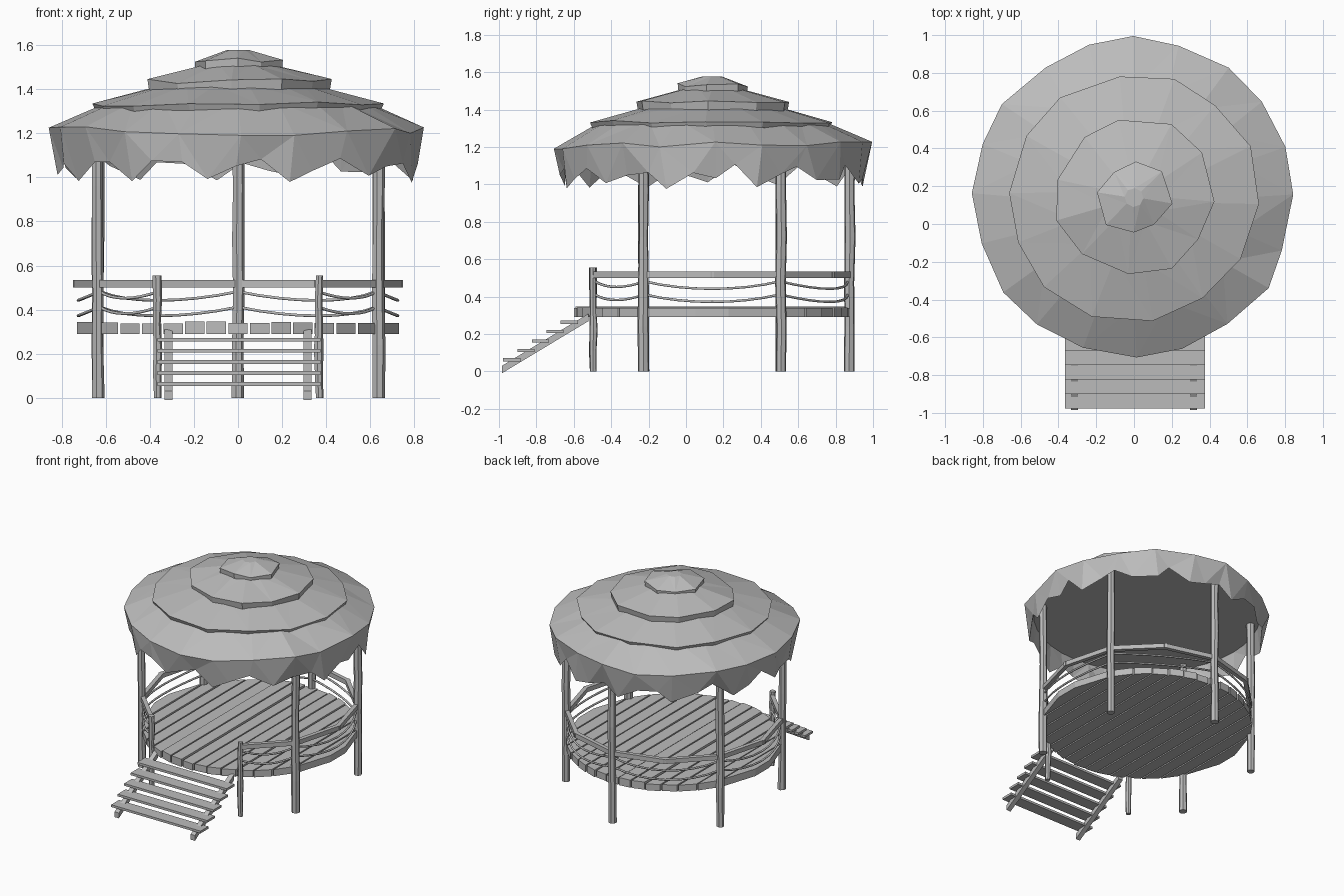
import bpy, bmesh, math, random
from mathutils import Vector

random.seed(7)
if "Cube" in bpy.data.objects:
    bpy.data.objects.remove(bpy.data.objects["Cube"])

grey = bpy.data.materials.new("plain grey")
grey.use_nodes = True
COLOUR = (0.5, 0.5, 0.5, 1)
grey.diffuse_color = COLOUR
grey.node_tree.nodes["Principled BSDF"].inputs["Base Color"].default_value = COLOUR

CY = 0.14        # centre of the round deck
RING = 0.735     # circle carrying posts and rails


def jit(a):
    return random.uniform(-a, a)


def on_ring(deg, z, r=RING):
    a = math.radians(deg)
    return Vector((r * math.cos(a), CY + r * math.sin(a), z))


def finish(bm, name):
    bmesh.ops.recalc_face_normals(bm, faces=bm.faces)
    mesh = bpy.data.meshes.new(name)
    bm.to_mesh(mesh)
    bm.free()
    mesh.materials.append(grey)
    ob = bpy.data.objects.new(name, mesh)
    bpy.context.collection.objects.link(ob)
    return ob


def loft(bm, rings, cap_start=True, cap_end=True):
    """Join equal rings of points with quads."""
    vs = [[bm.verts.new(p) for p in ring] for ring in rings]
    n = len(vs[0])
    for a, b in zip(vs, vs[1:]):
        for i in range(n):
            j = (i + 1) % n
            bm.faces.new((a[i], a[j], b[j], b[i]))
    if cap_start:
        bm.faces.new(vs[0])
    if cap_end:
        bm.faces.new(vs[-1])
    return vs


def beam(name, p, q, width, height):
    """Straight timber between two points, height measured upright."""
    p, q = Vector(p), Vector(q)
    side = (q - p).cross(Vector((0, 0, 1))).normalized() * width / 2
    up = Vector((0, 0, height / 2))
    bm = bmesh.new()
    loft(bm, [[e + side + up, e - side + up, e - side - up, e + side - up] for e in (p, q)])
    return finish(bm, name)


def post(name, base, radius, height):
    """Rough round log with seven sides."""
    bm = bmesh.new()
    rings = []
    for k in range(6):
        cx, cy = base.x + jit(0.003), base.y + jit(0.003)
        r = radius + jit(0.003)
        rings.append([(cx + r * math.cos(i * math.tau / 7), cy + r * math.sin(i * math.tau / 7),
                       height * k / 5) for i in range(7)])
    loft(bm, rings)
    return finish(bm, name)


def rope(name, start, end, z, sag):
    """Thin rope that hangs between two posts along the ring."""
    curve = bpy.data.curves.new(name, "CURVE")
    curve.dimensions = "3D"
    curve.bevel_depth = 0.007
    curve.bevel_resolution = 1
    line = curve.splines.new("POLY")
    count = 9
    line.points.add(count - 1)
    for i, pt in enumerate(line.points):
        t = i / (count - 1)
        pos = on_ring(start + (end - start) * t, z - 4 * sag * t * (1 - t), RING - 0.01)
        pt.co = (*pos, 1)
    curve.materials.append(grey)
    bpy.context.collection.objects.link(bpy.data.objects.new(name, curve))


# Deck planks, cut to a circle
PLANKS, DECK_R = 15, 0.735
pitch = 2 * DECK_R / PLANKS
for k in range(PLANKS):
    x0 = -DECK_R + k * pitch + 0.005
    x1 = x0 + pitch - 0.01
    h0, h1 = (math.sqrt(DECK_R ** 2 - x * x) + jit(0.006) for x in (x0, x1))
    top = 0.342 + jit(0.005)
    bm = bmesh.new()
    loft(bm, [[(x0, CY - h0, z), (x1, CY - h1, z), (x1, CY + h1, z), (x0, CY + h0, z)]
              for z in (0.29, top)])
    finish(bm, f"deck_plank_{k + 1}")

# Tall roof posts and short stair posts
tall = [-30, 30, 90, 150, 210]
for k, a in enumerate(tall):
    post(f"roof_post_{k + 1}", on_ring(a, 0), 0.028, 1.2)
for side, a in (("left", -60), ("right", 240)):
    post(f"stair_post_{side}", on_ring(a, 0), 0.02, 0.555)

# Hand rail and hanging ropes
for k, a in enumerate(range(-60, 240, 30)):
    beam(f"hand_rail_{k + 1}", on_ring(a - 1, 0.517), on_ring(a + 31, 0.517), 0.03, 0.033)
stops = [-60] + tall + [240]
for k, (a, b) in enumerate(zip(stops, stops[1:])):
    sag = 0.04 if b - a > 30 else 0.03
    rope(f"upper_rope_{k + 1}", a, b, 0.482, sag)
    rope(f"lower_rope_{k + 1}", a, b, 0.412, sag)

# Stairs
for side, x in (("left", 0.315), ("right", -0.315)):
    beam(f"stair_stringer_{side}", (x, -0.985, 0.01), (x, -0.52, 0.29), 0.036, 0.04)
for k in range(5):
    y, z = -0.932 + 0.077 * k, 0.063 + 0.05 * k
    beam(f"stair_step_{k + 1}", (-0.365, y, z), (0.375, y, z), 0.092, 0.017)


def ring_points(n, r, z, turn, wob_r, wob_z):
    step = 360 / n
    return [on_ring(turn + i * step + jit(step * 0.12), z + jit(wob_z), r + jit(wob_r))
            for i in range(n)]


def split_quads(bm):
    bmesh.ops.triangulate(bm, faces=bm.faces)


# Upper thatch tiers: inner radius and height, edge radius and height, sides, lip
tiers = [("thatch_crown", 0.05, 1.578, 0.19, 1.53, 8, 0.05),
         ("thatch_upper", 0.14, 1.515, 0.42, 1.435, 11, 0.05),
         ("thatch_middle", 0.34, 1.42, 0.66, 1.335, 14, 0.03)]
for name, r0, z0, r1, z1, n, lip in tiers:
    turn = random.uniform(0, 40)
    edge = ring_points(n, r1, z1, turn, 0.02, 0.012)
    inner = [on_ring(turn + i * 360 / n, z0, r0) for i in range(n)]
    under = [Vector((p.x * 0.98, CY + (p.y - CY) * 0.98, p.z - lip)) for p in edge]
    bm = bmesh.new()
    loft(bm, [inner, edge, under])
    split_quads(bm)
    finish(bm, name)

# Lowest thatch tier with a ragged hanging fringe and a flat ceiling
N = 20
eave = ring_points(N, 0.845, 1.21, 0, 0.015, 0.02)
collar = [on_ring(i * 360 / N, 1.345, 0.58) for i in range(N)]
bm = bmesh.new()
outer = loft(bm, [collar, eave], True, False)[1]
hem, roof = [], []
for i in range(2 * N):
    a = i * 180 / N + jit(2.5)
    drop = 1.045 + 0.048 * math.sin(i * 2.1) + jit(0.025)
    hem.append(bm.verts.new(on_ring(a, drop, 0.815 + jit(0.015))))
    roof.append(bm.verts.new(on_ring(i * 180 / N, 1.18, 0.79)))
for i in range(N):
    j = (i + 1) % N
    a, b, c = hem[2 * i], hem[2 * i + 1], hem[2 * j]
    bm.faces.new((outer[i], a, b))
    bm.faces.new((outer[i], b, outer[j]))
    bm.faces.new((outer[j], b, c))
for i in range(2 * N):
    j = (i + 1) % (2 * N)
    bm.faces.new((hem[i], hem[j], roof[j], roof[i]))
bm.faces.new(roof)
split_quads(bm)
finish(bm, "thatch_eave")
